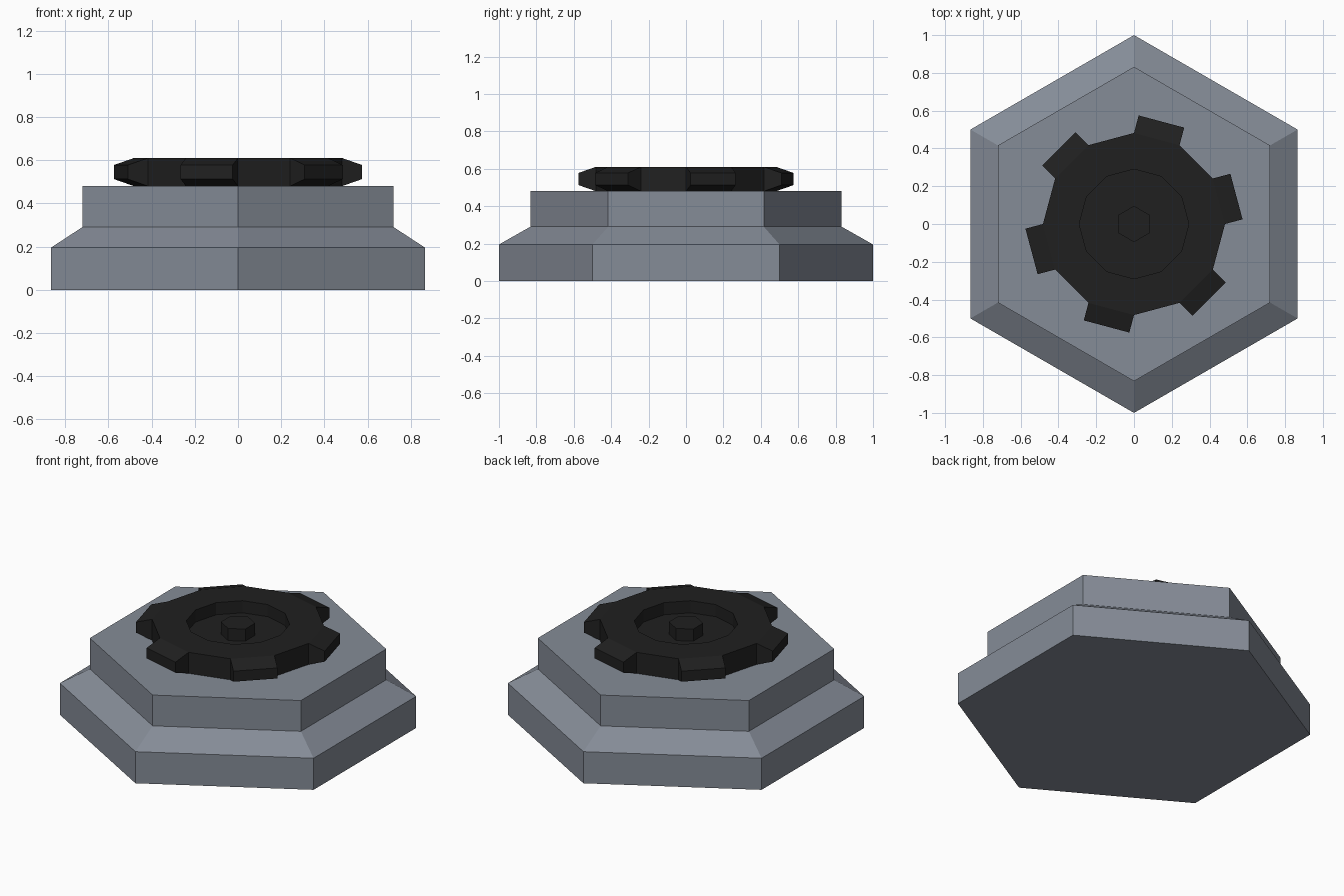
import bpy, bmesh, math
from mathutils import Vector

if "Cube" in bpy.data.objects:
    bpy.data.objects.remove(bpy.data.objects["Cube"])


def material(name, rgb):
    m = bpy.data.materials.new(name)
    m.diffuse_color = (*rgb, 1)
    m.use_nodes = True
    m.node_tree.nodes["Principled BSDF"].inputs["Base Color"].default_value = m.diffuse_color
    return m


grey = material("steel grey", (0.235, 0.262, 0.31))
black = material("near black", (0.0145, 0.0145, 0.0145))


def ring(bm, n, r, z):
    # Polygon ring with one corner on +y
    return [bm.verts.new((r * math.cos(math.pi / 2 + math.tau * i / n),
                          r * math.sin(math.pi / 2 + math.tau * i / n), z)) for i in range(n)]


def loft(name, n, profile, mat, finish=None):
    # Stack rings of (radius, height), close both ends
    bm = bmesh.new()
    rings = [ring(bm, n, r, z) for r, z in profile]
    bm.faces.new(rings[0][::-1])
    bands = []
    for a, b in zip(rings, rings[1:]):
        bands.append([bm.faces.new((a[i], a[(i + 1) % n], b[(i + 1) % n], b[i])) for i in range(n)])
    bm.faces.new(rings[-1])
    if finish:
        finish(bm, bands)
    bmesh.ops.recalc_face_normals(bm, faces=bm.faces[:])
    me = bpy.data.meshes.new(name)
    bm.to_mesh(me)
    bm.free()
    me.materials.append(mat)
    ob = bpy.data.objects.new(name, me)
    bpy.context.collection.objects.link(ob)
    return ob


def add_teeth(bm, bands):
    # Extrude every second outer side, narrowing its height at the tip
    sides = bands[0][1::2]
    mid = (0.48 + 0.61) / 2
    for f in sides:
        c = f.calc_center_median()
        out = Vector((c.x, c.y, 0)).normalized() * 0.096
        new = bmesh.ops.extrude_discrete_faces(bm, faces=[f])["faces"][0]
        for v in new.verts:
            v.co += out
            v.co.z = mid + (v.co.z - mid) * 0.5


# Stepped hexagonal base
loft("hexagonal_base", 6, [(1, 0), (1, 0.195), (0.832, 0.29), (0.832, 0.48)], grey)

# Toothed wheel with a round recess; teeth sit on alternate sides
loft("toothed_wheel", 12, [(0.482, 0.48), (0.482, 0.61), (0.29, 0.61), (0.29, 0.535)],
     black, add_teeth)

# Hexagonal hub in the recess
loft("hub_bolt", 6, [(0.096, 0.535), (0.096, 0.61)], black)
